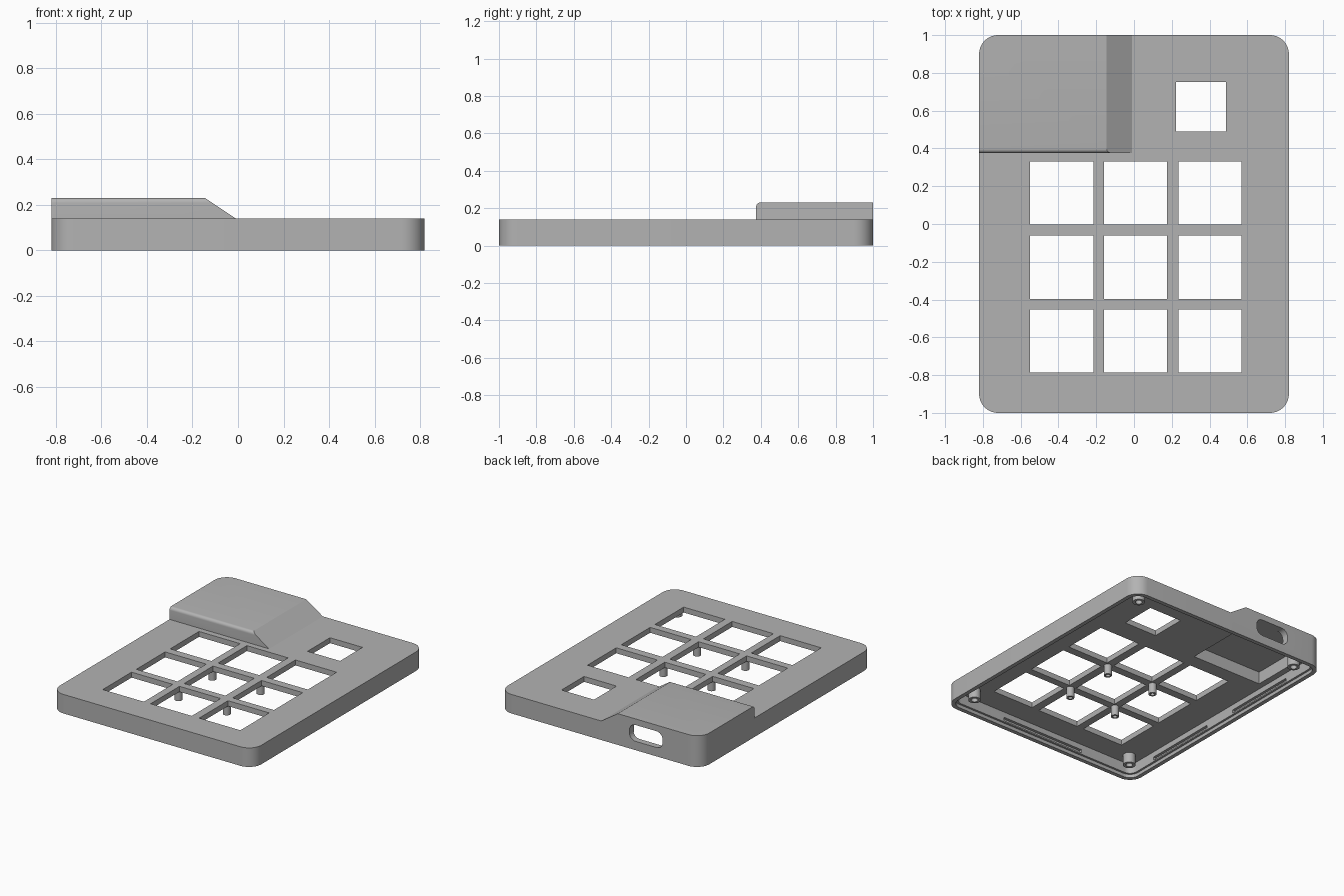
import bpy, bmesh, math

if "Cube" in bpy.data.objects:
    bpy.data.objects.remove(bpy.data.objects["Cube"])

grey = bpy.data.materials.new("case grey")
grey.diffuse_color = (0.45, 0.45, 0.45, 1)
grey.use_nodes = True
grey.node_tree.nodes["Principled BSDF"].inputs["Base Color"].default_value = grey.diffuse_color


def rounded(x0, x1, y0, y1, r, seg=10):
    """Outline of a rounded rectangle."""
    pts = []
    for cx, cy, a in ((x1 - r, y1 - r, 0), (x0 + r, y1 - r, 90), (x0 + r, y0 + r, 180), (x1 - r, y0 + r, 270)):
        for i in range(seg + 1):
            t = math.radians(a + 90 * i / seg)
            pts.append((cx + r * math.cos(t), cy + r * math.sin(t)))
    return pts


def circle(x, y, r, n=24):
    return [(x + r * math.cos(2 * math.pi * i / n), y + r * math.sin(2 * math.pi * i / n)) for i in range(n)]


def rect(x0, x1, y0, y1):
    return [(x0, y0), (x1, y0), (x1, y1), (x0, y1)]


def prism(name, pts, lo, hi, axis="z", bevel=None):
    """Extrude an outline along z, or an x-z outline along y."""
    place = (lambda p, d: (p[0], p[1], d)) if axis == "z" else (lambda p, d: (p[0], d, p[1]))
    bm = bmesh.new()
    face = bm.faces.new([bm.verts.new(place(p, lo)) for p in pts])
    out = bmesh.ops.extrude_face_region(bm, geom=[face])
    d = hi - lo
    bmesh.ops.translate(bm, verts=[v for v in out["geom"] if isinstance(v, bmesh.types.BMVert)],
                        vec=(0, 0, d) if axis == "z" else (0, d, 0))
    bmesh.ops.recalc_face_normals(bm, faces=bm.faces)
    if bevel:
        test, width = bevel
        edges = [e for e in bm.edges if all(test(v.co) for v in e.verts)]
        bmesh.ops.bevel(bm, geom=edges, offset=width, segments=6, profile=0.5, affect="EDGES")
    me = bpy.data.meshes.new(name)
    bm.to_mesh(me)
    bm.free()
    me.materials.append(grey)
    ob = bpy.data.objects.new(name, me)
    bpy.context.collection.objects.link(ob)
    return ob


def combine(ob, other, op):
    m = ob.modifiers.new("bool", "BOOLEAN")
    m.operation, m.object, m.solver = op, other, "EXACT"
    bpy.context.view_layer.objects.active = ob
    bpy.ops.object.modifier_apply(modifier=m.name)
    bpy.data.objects.remove(other)


# Outer body with the raised controller cover
case = prism("case", rounded(-0.82, 0.82, -1, 1, 0.1), 0, 0.14)
cover = prism("cover", [(-0.9, 0.08), (-0.01, 0.08), (-0.01, 0.14), (-0.145, 0.23), (-0.9, 0.23)], 0.375, 1.1, "y",
              (lambda c: c.y < 0.4 and c.z > 0.2, 0.022))
combine(cover, prism("trim", rounded(-0.82, 0.82, -1, 1, 0.1), 0, 0.5), "INTERSECT")
combine(case, cover, "UNION")

# Hollow underside: shallow seat for a base plate, cavity, controller pocket
combine(case, prism("seat", rounded(-0.79, 0.79, -0.97, 0.97, 0.07), -0.1, 0.025), "DIFFERENCE")
combine(case, prism("cavity", rounded(-0.775, 0.775, -0.955, 0.955, 0.055), -0.1, 0.1), "DIFFERENCE")
combine(case, prism("pocket", rect(-0.73, -0.16, 0.44, 0.95), 0.05, 0.19), "DIFFERENCE")

# Key openings and knob opening
for x in (-0.55, -0.16, 0.235):
    for y in (-0.787, -0.397, -0.003):
        combine(case, prism("key_hole", rect(x, x + 0.335, y, y + 0.335), 0.05, 0.2), "DIFFERENCE")
combine(case, prism("knob_hole", rect(0.222, 0.487, 0.49, 0.752), 0.05, 0.2), "DIFFERENCE")

# Cable port in the back wall
combine(case, prism("port", rounded(-0.51, -0.24, 0.065, 0.185, 0.05), 0.9, 1.1, "y"), "DIFFERENCE")

# Snap grooves inside the front and side walls
combine(case, prism("groove", rect(-0.34, 0.34, -0.975, -0.9), 0.035, 0.06), "DIFFERENCE")
for s in (-1, 1):
    for y in (-0.44, 0.39):
        xs = sorted((s * 0.7, s * 0.795))
        combine(case, prism("groove", rect(xs[0], xs[1], y - 0.28, y + 0.28), 0.035, 0.06), "DIFFERENCE")


# Hollow screw posts in the corners, thin support posts between the keys
def post(name, x, y, r, top):
    ob = prism(name, circle(x, y, r), 0.025, top)
    combine(ob, prism("bore", circle(x, y, r * 0.55), -0.1, 0.09), "DIFFERENCE")
    return ob


posts = [post("screw_post", sx * 0.68, sy * 0.86, 0.042, 0.2 if (sx, sy) == (-1, 1) else 0.11)
         for sx in (-1, 1) for sy in (-1, 1)]
posts += [post("support_post", x, y, 0.027, 0.11) for x in (-0.1875, 0.205) for y in (-0.03, -0.423)]

for ob in [case] + posts:
    bpy.ops.object.select_all(action="DESELECT")
    ob.select_set(True)
    bpy.context.view_layer.objects.active = ob
    bpy.ops.object.shade_smooth_by_angle(angle=math.radians(25))
